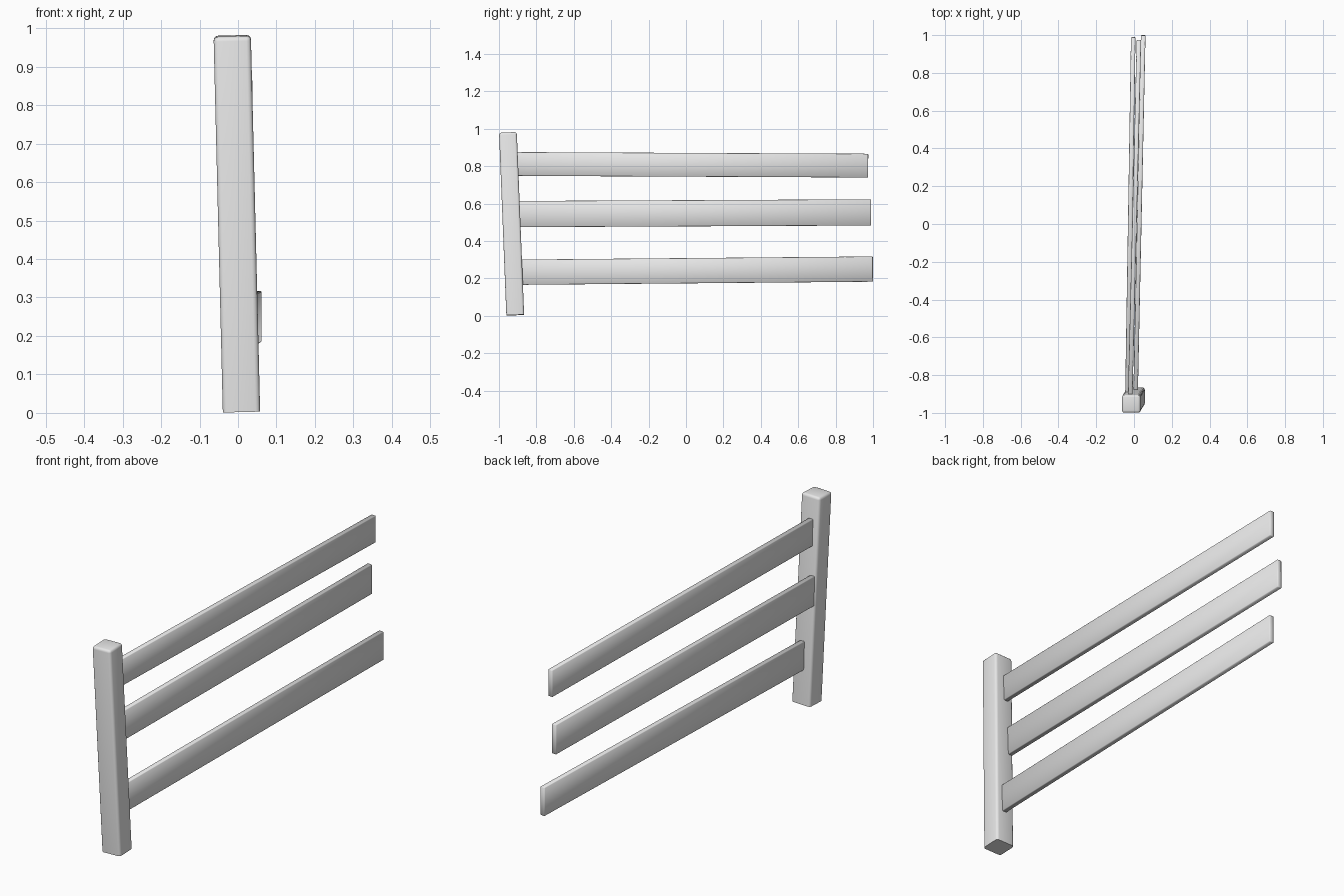
import bpy
import bmesh
import math
from mathutils import Vector

cube = bpy.data.objects.get("Cube")
if cube:
    bpy.data.objects.remove(cube, do_unlink=True)

# Single plain grey
GREY = (0.8, 0.8, 0.8, 1.0)
grey = bpy.data.materials.new("light_grey")
grey.use_nodes = True
grey.diffuse_color = GREY
grey.node_tree.nodes["Principled BSDF"].inputs["Base Color"].default_value = GREY


def beam(name, start, end, size, axis, bevel, segments, keep_base=False):
    """Bevelled box running from start to end along its local axis."""
    start, end, axis = Vector(start), Vector(end), Vector(axis)
    run = end - start
    dims = Vector(size) + axis * run.length
    bm = bmesh.new()
    bmesh.ops.create_cube(bm, size=1)
    bmesh.ops.scale(bm, vec=dims, verts=bm.verts)
    edges = [e for e in bm.edges
             if not keep_base or any(v.co.z > 0 for v in e.verts)]
    bmesh.ops.bevel(bm, geom=edges, offset=bevel, segments=segments,
                    profile=0.5, affect='EDGES')
    mesh = bpy.data.meshes.new(name)
    bm.to_mesh(mesh)
    bm.free()
    mesh.materials.append(grey)
    obj = bpy.data.objects.new(name, mesh)
    bpy.context.collection.objects.link(obj)
    obj.location = (start + end) / 2
    obj.rotation_mode = 'QUATERNION'
    obj.rotation_quaternion = axis.rotation_difference(run)
    bpy.ops.object.select_all(action='DESELECT')
    obj.select_set(True)
    bpy.context.view_layer.objects.active = obj
    bpy.ops.object.shade_smooth_by_angle(angle=math.radians(50))
    return obj


# Leaning post with softened top
beam("post", (0.009, -0.913, 0.004), (-0.015, -0.952, 0.98),
     (0.097, 0.095, 0), (0, 0, 1), 0.012, 3, keep_base=True)

# Three uneven rails set into the post
rails = {
    "top_rail": ((-0.02, -0.92, 0.812), (0.026, 0.974, 0.803), 0.127),
    "middle_rail": ((-0.035, -0.92, 0.544), (-0.004, 0.989, 0.553), 0.140),
    "bottom_rail": ((0.008, -0.92, 0.233), (0.049, 0.999, 0.250), 0.135),
}
for name, (start, end, height) in rails.items():
    beam(name, start, end, (0.024, 0, height), (0, 1, 0), 0.003, 1)
